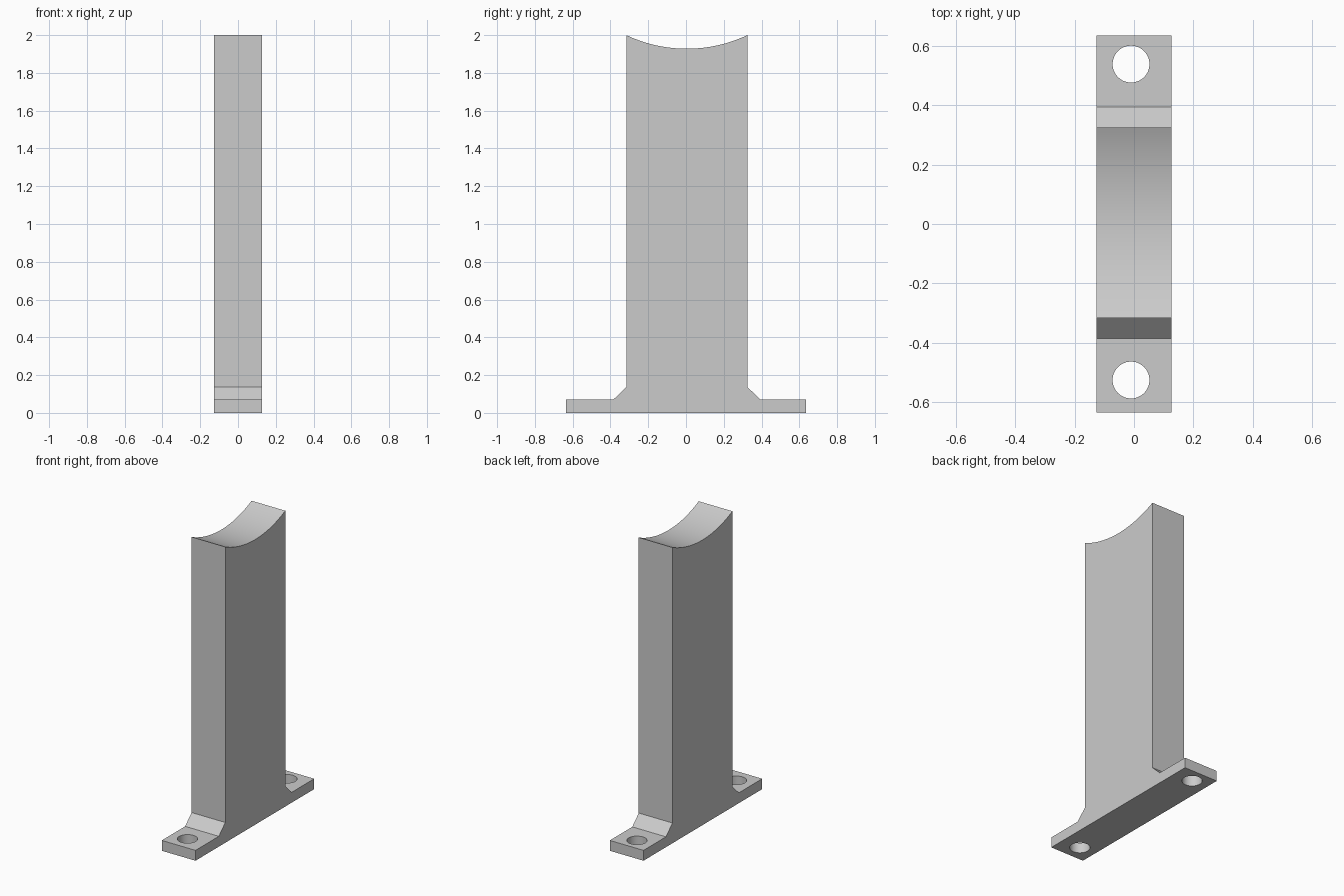
import bpy, bmesh, math
from mathutils import Matrix

cube = bpy.data.objects.get("Cube")
if cube:
    bpy.data.objects.remove(cube, do_unlink=True)

HALF_WIDTH = 0.126
HEIGHT = 2.0
BASE_END = 0.634          # half length of the foot plate
BASE_TOP = 0.07
FILLET_TOP = 0.137
COL_MID, COL_HALF = 0.0045, 0.3205
FILLET = 0.069
SAG = 0.072               # depth of the cradle
HOLE_X, HOLE_R = -0.01, 0.062
HOLE_YS = (-0.525, 0.538)

grey = bpy.data.materials.new("plain grey")
grey.use_nodes = True
colour = (0.6, 0.6, 0.6, 1)
grey.diffuse_color = colour
grey.node_tree.nodes["Principled BSDF"].inputs["Base Color"].default_value = colour


def make_object(name, bm):
    bmesh.ops.recalc_face_normals(bm, faces=bm.faces)
    mesh = bpy.data.meshes.new(name)
    bm.to_mesh(mesh)
    bm.free()
    mesh.materials.append(grey)
    obj = bpy.data.objects.new(name, mesh)
    bpy.context.collection.objects.link(obj)
    return obj


# Side profile: foot, sloped shoulders, column and concave cradle
front, back = COL_MID - COL_HALF, COL_MID + COL_HALF
radius = (COL_HALF ** 2 + SAG ** 2) / (2 * SAG)
sweep = math.asin(COL_HALF / radius)
steps = 40
profile = [(-BASE_END, 0), (BASE_END, 0), (BASE_END, BASE_TOP),
           (back + FILLET, BASE_TOP), (back, FILLET_TOP)]
for i in range(steps + 1):
    a = sweep * (1 - 2 * i / steps)
    profile.append((COL_MID + radius * math.sin(a),
                    HEIGHT - SAG + radius * (1 - math.cos(a))))
profile += [(front, FILLET_TOP), (front - FILLET, BASE_TOP), (-BASE_END, BASE_TOP)]

bm = bmesh.new()
face = bm.faces.new([bm.verts.new((-HALF_WIDTH, y, z)) for y, z in profile])
extruded = bmesh.ops.extrude_face_region(bm, geom=[face])["geom"]
bmesh.ops.translate(bm, vec=(2 * HALF_WIDTH, 0, 0),
                    verts=[v for v in extruded if isinstance(v, bmesh.types.BMVert)])
stand = make_object("cradle_stand", bm)

# Bolt holes through the foot
bm = bmesh.new()
for y in HOLE_YS:
    bmesh.ops.create_cone(bm, cap_ends=True, segments=48, radius1=HOLE_R,
                          radius2=HOLE_R, depth=0.4,
                          matrix=Matrix.Translation((HOLE_X, y, 0)))
cutter = make_object("bolt_hole_cutter", bm)
cutter.hide_render = True

cut = stand.modifiers.new("bolt holes", 'BOOLEAN')
cut.operation = 'DIFFERENCE'
cut.solver = 'EXACT'
cut.object = cutter

bpy.ops.object.select_all(action='DESELECT')
stand.select_set(True)
bpy.context.view_layer.objects.active = stand
bpy.ops.object.modifier_apply(modifier=cut.name)
bpy.data.objects.remove(cutter, do_unlink=True)
bpy.ops.object.shade_smooth_by_angle(angle=math.radians(25))
